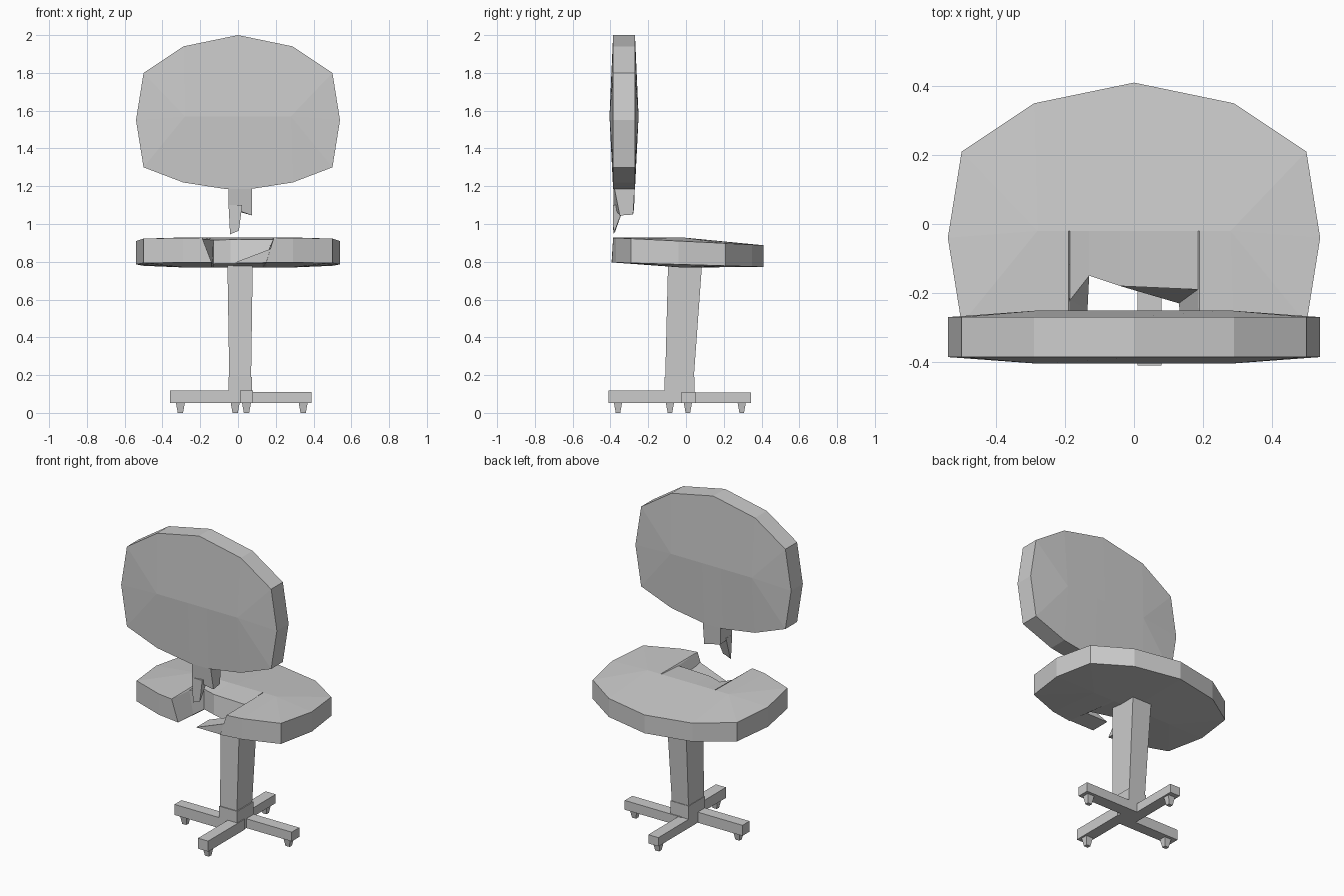
import bpy, bmesh

if "Cube" in bpy.data.objects:
    bpy.data.objects.remove(bpy.data.objects["Cube"], do_unlink=True)

grey = bpy.data.materials.new("light_grey")
grey.use_nodes = True
grey.diffuse_color = (0.6, 0.6, 0.6, 1)
grey.node_tree.nodes["Principled BSDF"].inputs["Base Color"].default_value = (0.6, 0.6, 0.6, 1)


def finish(name, bm):
    bmesh.ops.remove_doubles(bm, verts=bm.verts, dist=0.0005)
    bmesh.ops.recalc_face_normals(bm, faces=bm.faces)
    mesh = bpy.data.meshes.new(name)
    bm.to_mesh(mesh)
    bm.free()
    mesh.materials.append(grey)
    obj = bpy.data.objects.new(name, mesh)
    bpy.context.collection.objects.link(obj)
    return obj


def loft(name, low, high):
    """Close two matching rings of points into a solid."""
    bm = bmesh.new()
    a = [bm.verts.new(p) for p in low]
    b = [bm.verts.new(p) for p in high]
    bm.faces.new(a[::-1])
    bm.faces.new(b)
    for i in range(len(a)):
        j = (i + 1) % len(a)
        bm.faces.new((a[i], a[j], b[j], b[i]))
    return finish(name, bm)


def rect(x0, x1, y0, y1, z):
    return [(x0, y0, z), (x1, y0, z), (x1, y1, z), (x0, y1, z)]


def box(name, x, y, z):
    return loft(name, rect(*x, *y, z[0]), rect(*x, *y, z[1]))


def pad(name, tops, bottoms, place):
    """Cushion whose two caps rise to a ridge across the middle."""
    bm = bmesh.new()

    def face(points):
        unique = list(dict.fromkeys(points))
        if len(unique) > 2:
            bm.faces.new([bm.verts.new(place(*p)) for p in unique])

    def crown(p, side):
        return (max(-0.28, min(0.28, p[0])), 0.0, side, 1)

    n = len(tops)
    for i in range(n):
        j = (i + 1) % n
        for ring, side in ((tops, 1), (bottoms, -1)):
            p, q = ring[i], ring[j]
            quad = [(*p, side, 0), (*q, side, 0), crown(q, side), crown(p, side)]
            face(quad if side > 0 else quad[::-1])
        face([(*bottoms[i], -1, 0), (*bottoms[j], -1, 0),
              (*tops[j], 1, 0), (*tops[i], 1, 0)])
    return finish(name, bm)


# Shared rounded outline, running from the narrow edge up one side
side = [(0.29, -0.35), (0.5, -0.27), (0.54, -0.02), (0.5, 0.23), (0.29, 0.37)]
shell = side + [(0, 0.43)] + [(-u, v) for u, v in reversed(side)]

# Backrest
plain = shell + [(-0.065, -0.385), (0.065, -0.385)]
pad("backrest", plain, plain,
    lambda u, v, s, c: (u, -0.328 - s * (0.077 if c else 0.058), 1.57 + v))

# Seat with the broken notch in its edge
notch_top = [(-0.19, -0.366), (-0.185, -0.2), (-0.13, -0.13),
             (-0.04, -0.16), (0.185, -0.17), (0.19, -0.366)]
notch_bottom = [(-0.14, -0.374), (-0.135, -0.23), (-0.13, -0.13),
                (-0.04, -0.16), (0.13, -0.21), (0.15, -0.372)]


def seat_place(u, v, s, c):
    y = v - 0.02
    if s > 0:
        return (u, y, 0.908 - 0.05 * y + 0.02 * c)
    return (u, y, 0.785 - 0.03 * y - 0.016 * c)


pad("seat", shell + notch_top, shell + notch_bottom, seat_place)

# Pointed splinter left at the notch
splinter = [(-0.02, 0.795), (0.19, 0.795), (0.19, 0.875)]
loft("seat_splinter", [(x, -0.385, z) for x, z in splinter],
     [(x, -0.26, z) for x, z in splinter])

# Stem under the backrest, with its broken end
loft("backrest_stem",
     [(-0.05, -0.385, 1.09), (0.075, -0.35, 1.045),
      (0.07, -0.28, 1.05), (-0.045, -0.275, 1.08)],
     rect(-0.05, 0.075, -0.385, -0.27, 1.22))
loft("stem_shard",
     [(-0.042, -0.385, 0.945), (0.005, -0.385, 0.965),
      (0.005, -0.375, 0.97), (-0.042, -0.375, 0.96)],
     rect(-0.05, 0.022, -0.386, -0.325, 1.1))

# Column
loft("column", rect(-0.045, 0.068, -0.112, 0.035, 0.1),
     rect(-0.056, 0.078, -0.095, 0.085, 0.79))

# Base hub and four offset legs
box("base_hub", (-0.05, 0.075), (-0.115, 0.045), (0.052, 0.19))
box("front_leg", (0.01, 0.08), (-0.41, -0.05), (0.052, 0.118))
box("back_leg", (-0.05, 0.02), (-0.03, 0.345), (0.052, 0.107))
box("right_leg", (-0.36, 0.0), (-0.115, -0.045), (0.052, 0.118))
box("left_leg", (0.0, 0.39), (-0.025, 0.05), (0.052, 0.11))

# Tapered caster feet
feet = {"front_caster": (0.045, -0.36), "back_caster": (-0.015, 0.295),
        "right_caster": (-0.305, -0.085), "left_caster": (0.345, 0.01)}
for name, (x, y) in feet.items():
    loft(name, rect(x - 0.014, x + 0.014, y - 0.012, y + 0.012, 0),
         rect(x - 0.024, x + 0.024, y - 0.022, y + 0.022, 0.055))
